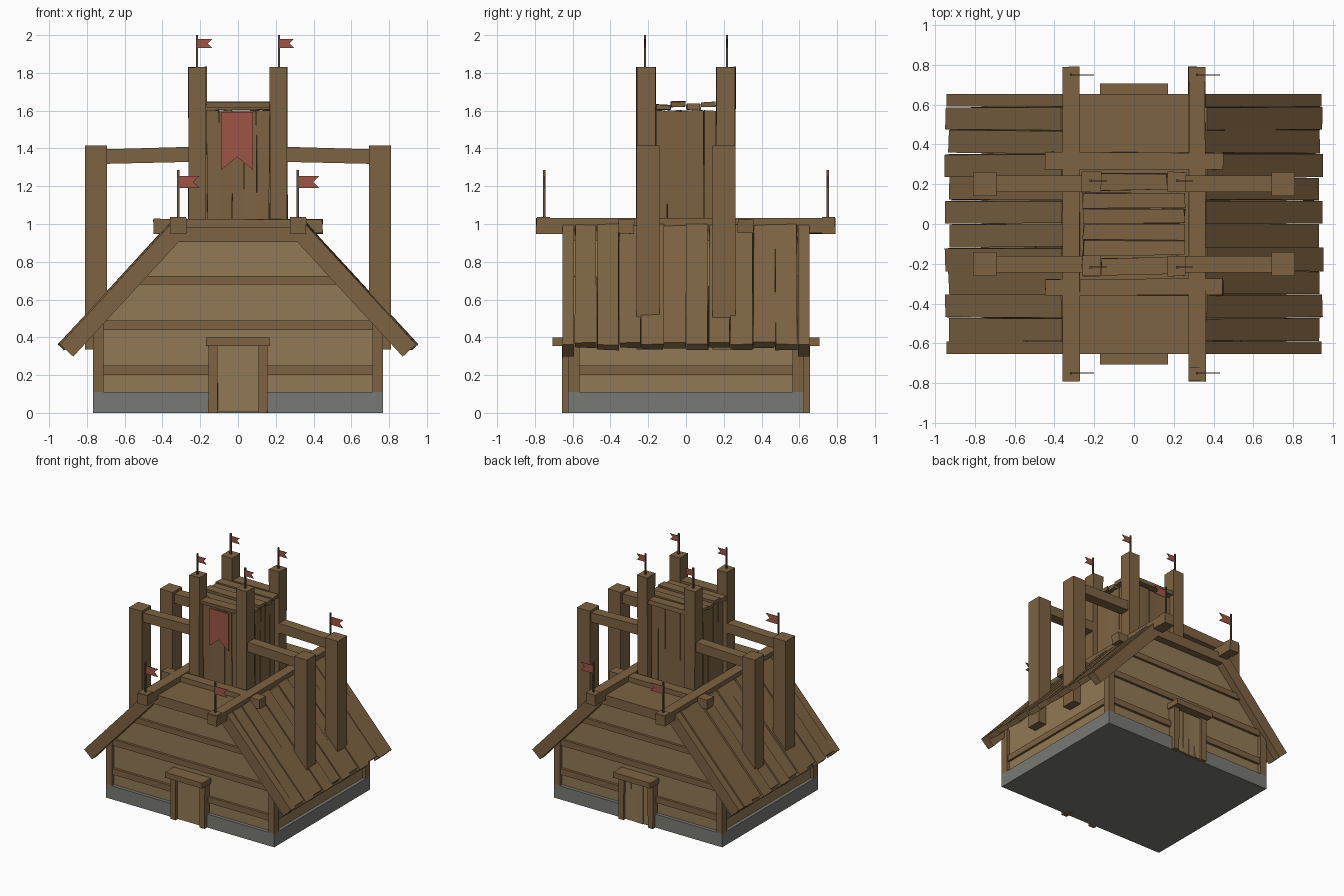
import bpy, bmesh, random
from mathutils import Vector

if "Cube" in bpy.data.objects:
    bpy.data.objects.remove(bpy.data.objects["Cube"])

random.seed(4)


def mat(name, rgb):
    m = bpy.data.materials.new(name)
    m.diffuse_color = (*rgb, 1)
    m.use_nodes = True
    m.node_tree.nodes["Principled BSDF"].inputs["Base Color"].default_value = m.diffuse_color
    return m


WOOD = mat("wood", (0.205, 0.125, 0.055))
WALL = mat("plaster", (0.285, 0.195, 0.09))
STONE = mat("stone", (0.19, 0.195, 0.175))
RED = mat("red_cloth", (0.34, 0.09, 0.06))
DARK = mat("pole", (0.12, 0.085, 0.05))


def prism(name, pts, y0, y1, m, jit=0.0):
    """Extrude an x-z outline from y0 to y1, optionally roughened."""
    bm = bmesh.new()
    rings = [[bm.verts.new((x, y, z)) for x, z in pts] for y in (y0, y1)]
    bm.faces.new(rings[0])
    bm.faces.new(rings[1][::-1])
    n = len(pts)
    for i in range(n):
        j = (i + 1) % n
        bm.faces.new((rings[0][i], rings[1][i], rings[1][j], rings[0][j]))
    for v in bm.verts:
        v.co += Vector([random.uniform(-jit, jit) for _ in range(3)])
    bmesh.ops.recalc_face_normals(bm, faces=bm.faces)
    me = bpy.data.meshes.new(name)
    bm.to_mesh(me)
    bm.free()
    me.materials.append(m)
    ob = bpy.data.objects.new(name, me)
    bpy.context.collection.objects.link(ob)
    return ob


def box(name, x, y, z, m=WOOD, jit=0.0):
    x, y, z = sorted(x), sorted(y), sorted(z)
    pts = [(x[0], z[0]), (x[1], z[0]), (x[1], z[1]), (x[0], z[1])]
    return prism(name, pts, y[0], y[1], m, jit)


def flag(name, x, y, z0, z1, length, height):
    box(name + "_pole", (x - .006, x + .006), (y - .006, y + .006), (z0, z1), DARK)
    t = z1 - 0.02 - (0.01 if height > .05 else 0)
    b, e = t - height, x + length
    prism(name, [(x, b), (e, b), (e - .3 * length, (t + b) / 2), (e, t), (x, t)],
          y - .002, y + .002, RED)


# Stone base and house body
box("stone_base", (-.767, .767), (-.624, .624), (0, .11), STONE)
prism("house_body", [(-.74, .11), (.74, .11), (.74, .5), (.34, .94), (-.34, .94), (-.74, .5)],
      -.595, .595, WALL)
box("roof_deck", (-.365, .365), (-.655, .655), (.905, .985))

# Wall timbers
for s in (-1, 1):
    for w, z0, z1 in ((.72, .20, .25), (.75, .44, .49), (.54, .68, .725)):
        box("gable_rail", (-w, w), (s * .58, s * .615), (z0, z1))
    box("side_rail", (s * .72, s * .757), (-.57, .57), (.20, .25))
    for t in (-1, 1):
        box("corner_post", (s * .713, s * .767), (t * .565, t * .624), (.11, .47))

# Doors, plain in front and planked at the back
box("front_door", (-.11, .11), (-.635, -.58), (.005, .36), WALL)
for i in range(4):
    box("back_door_plank", (-.11 + i * .055, -.057 + i * .055), (.58, .637), (.005, .36), WALL, .003)
for s in (-1, 1):
    box("door_lintel", (-.17, .17), (s * .58, s * .708), (.355, .40))
    for t in (-1, 1):
        box("door_jamb", (t * .108, t * .156), (s * .58, s * .655), (0, .357), WOOD, .002)

# Sloping roof planks and edge rafters
top, d, nrm = Vector((.36, .995)), Vector((.677, -.736)), Vector((.736, .677))


def slope(s, length, thick, lift=0.0):
    a, b = top + nrm * lift, top + d * length + nrm * lift
    ring = (a, b, b - nrm * thick, a - nrm * thick - d * .02)
    return [(s * p.x, p.y) for p in ring]


for s in (-1, 1):
    for t in (-1, 1):
        prism("edge_rafter", slope(s, .86, .095), t * .592, t * .655, WOOD)
    for i in range(10):
        y = -.59 + i * .118
        prism("roof_plank", slope(s, .845 + .02 * (i % 2), .042, .006 * (i % 2)),
              y + .002, y + .116, WOOD, .004)

# Crossed beams around the tower
for s in (-1, 1):
    box("ridge_beam_long", (s * .275, s * .36), (-.79, .79), (.95, 1.03), WOOD, .004)
    box("ridge_beam_cross", (-.447, .447), (s * .275, s * .36), (.95, 1.025), WOOD, .004)
    for t in (-1, 1):
        # Blocks at the beam ends carry the lower flags
        box("beam_end_block", (s * .275, s * .36), (t * .72, t * .79), (.948, 1.037))
        flag("beam_flag", s * .317, t * .75, 1.0, 1.285, .115, .065)

# Outer posts and ties to the tower
for s in (-1, 1):
    for t in (-1, 1):
        box("outer_post", (s * .693, s * .81), (t * .14, t * .262), (.335, 1.415))
        prism("tie_beam", [(s * .2, 1.33), (s * .72, 1.318), (s * .72, 1.395), (s * .2, 1.41)],
              t * .162, t * .245, WOOD)

# Tower posts with flags
for s in (-1, 1):
    for t in (-1, 1):
        box("tower_post", (s * .167, s * .262), (t * .16, t * .262), (.96, 1.83), WOOD, .003)
        flag("tower_flag", s * .217, t * .217, 1.82, 2.0, .08, .048)

# Tower core and wall planks
box("tower_core", (-.2, .2), (-.2, .2), (.96, 1.59))
for s in (-1, 1):
    for i in range(5):
        a = -.165 + i * .066
        box("tower_plank_end", (a + .001, a + .065), (s * .19, s * .22), (.97, 1.60), WOOD, .004)
        a = -.16 + i * .064
        box("tower_plank_side", (s * .19, s * .225), (a + .001, a + .063), (.97, 1.60), WOOD, .004)

# Tower roof planks, shorter where they fit between the posts
for s in (-1, 1):
    box("tower_roof_edge", (-.165, .165), (s * .17, s * .255), (1.615, 1.645), WOOD, .005)
for i in range(4):
    y = -.16 + i * .08
    z = 1.605 + .014 * (i % 2)
    box("tower_roof_plank", (-.255, .255), (y + .002, y + .078), (z, z + .028), WOOD, .005)

# Hanging banner
prism("banner", [(-.09, 1.285), (-.005, 1.355), (.08, 1.285), (.08, 1.592), (-.09, 1.592)],
      -.24, -.23, RED)
